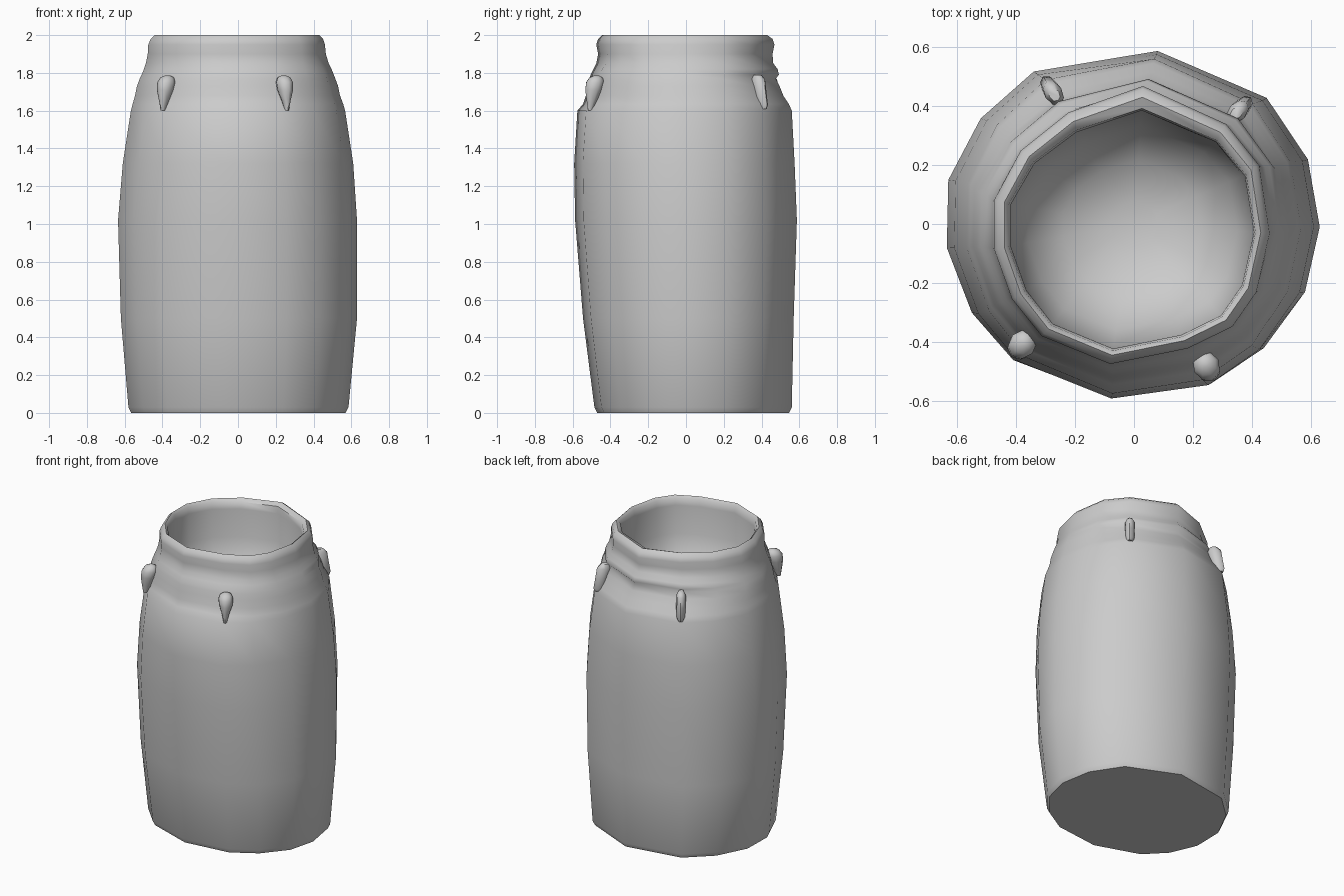
import bpy, bmesh, math
from mathutils import Vector

# Hand-shaped fourteen-sided outlines: widest body and mouth
BODY = [(.08, .59), (.45, .43), (.59, .22), (.63, -.01), (.58, -.23), (.44, -.42), (.26, -.54),
        (-.08, -.585), (-.41, -.46), (-.55, -.30), (-.635, -.08), (-.63, .15), (-.52, .36), (-.34, .52)]
RIM = [(.03, .47), (.31, .34), (.42, .20), (.455, -.03), (.41, -.22), (.33, -.33), (.18, -.40),
       (-.08, -.45), (-.31, -.36), (-.41, -.24), (-.47, -.08), (-.47, .08), (-.38, .25), (-.22, .38)]


def unit(poly):
    xs, ys = [p[0] for p in poly], [p[1] for p in poly]
    return [(x / (max(xs) if x > 0 else -min(xs)), y / (max(ys) if y > 0 else -min(ys)))
            for x, y in poly]


UB, UR = unit(BODY), unit(RIM)


def outline(z, left, right, front, back, t):
    pts = []
    for (bx, by), (rx, ry) in zip(UB, UR):
        x, y = bx + (rx - bx) * t, by + (ry - by) * t
        pts.append((x * (right if x > 0 else left), y * (back if y > 0 else front), z))
    return pts


def loft(name, rings):
    bm = bmesh.new()
    loops = [[bm.verts.new(p) for p in r] for r in rings]
    n = len(loops[0])
    for a, b in zip(loops, loops[1:]):
        for i in range(n):
            j = (i + 1) % n
            bm.faces.new((a[i], a[j], b[j], b[i]))
    bm.faces.new(loops[0])
    bm.faces.new(loops[-1])
    bmesh.ops.recalc_face_normals(bm, faces=bm.faces)
    me = bpy.data.meshes.new(name)
    bm.to_mesh(me)
    bm.free()
    ob = bpy.data.objects.new(name, me)
    bpy.context.collection.objects.link(ob)
    bpy.ops.object.select_all(action='DESELECT')
    ob.select_set(True)
    bpy.context.view_layer.objects.active = ob
    bpy.ops.object.shade_smooth_by_angle(angle=math.radians(55))
    return ob


# Jar: height, left, right, front, back extents, blend towards the mouth outline
LEVELS = [
    (0.00, .565, .57, .47, .545, 0), (0.03, .58, .585, .485, .56, 0),
    (0.50, .62, .63, .545, .57, 0), (1.02, .635, .63, .587, .587, 0),
    (1.32, .61, .61, .592, .575, 0), (1.60, .567, .567, .575, .56, .1),
    (1.635, .558, .557, .545, .545, .15), (1.68, .545, .54, .53, .515, .25),
    (1.73, .535, .53, .52, .495, .35), (1.77, .52, .515, .51, .475, .4),
    (1.79, .51, .507, .505, .492, .5), (1.82, .498, .495, .49, .485, .6),
    (1.85, .488, .48, .475, .462, .8), (1.90, .478, .465, .465, .458, 1),
    (1.95, .475, .46, .475, .468, 1), (1.98, .462, .45, .465, .458, 1),
    (2.00, .44, .43, .445, .43, 1), (1.985, .425, .412, .43, .392, 1),
    # hollow inside
    (1.94, .418, .407, .423, .385, 1), (1.75, .415, .40, .42, .385, 1),
    (1.58, .36, .35, .36, .335, 1), (1.47, .24, .23, .24, .22, 1),
    (1.43, .08, .08, .08, .08, 1)]
loft("jar_body", [outline(*lv) for lv in LEVELS])

# Lugs: height, half width, outward reach
TEAR = [(1.60, .010, .012), (1.65, .022, .03), (1.71, .042, .05), (1.75, .046, .052),
        (1.775, .036, .038), (1.787, .012, .012)]
POST = [(1.61, .018, .03), (1.63, .027, .04), (1.70, .029, .042), (1.765, .031, .045),
        (1.79, .018, .025)]


def lug(name, x, y, profile):
    out = Vector((x, y, 0)).normalized()
    side = Vector((-out.y, out.x, 0))
    rings = []
    for z, w, r in profile:
        c = Vector((x, y, z)) - out * (z - 1.70) * .2
        rings.append([c + side * w * math.cos(a) + out * r * math.sin(a)
                      for a in (math.tau * k / 8 for k in range(8))])
    loft(name, rings)


lug("front_left_lug", -.385, -.415, TEAR)
lug("front_right_lug", .25, -.49, TEAR)
lug("back_right_lug", .36, .39, POST)
lug("back_left_lug", -.28, .455, POST)
